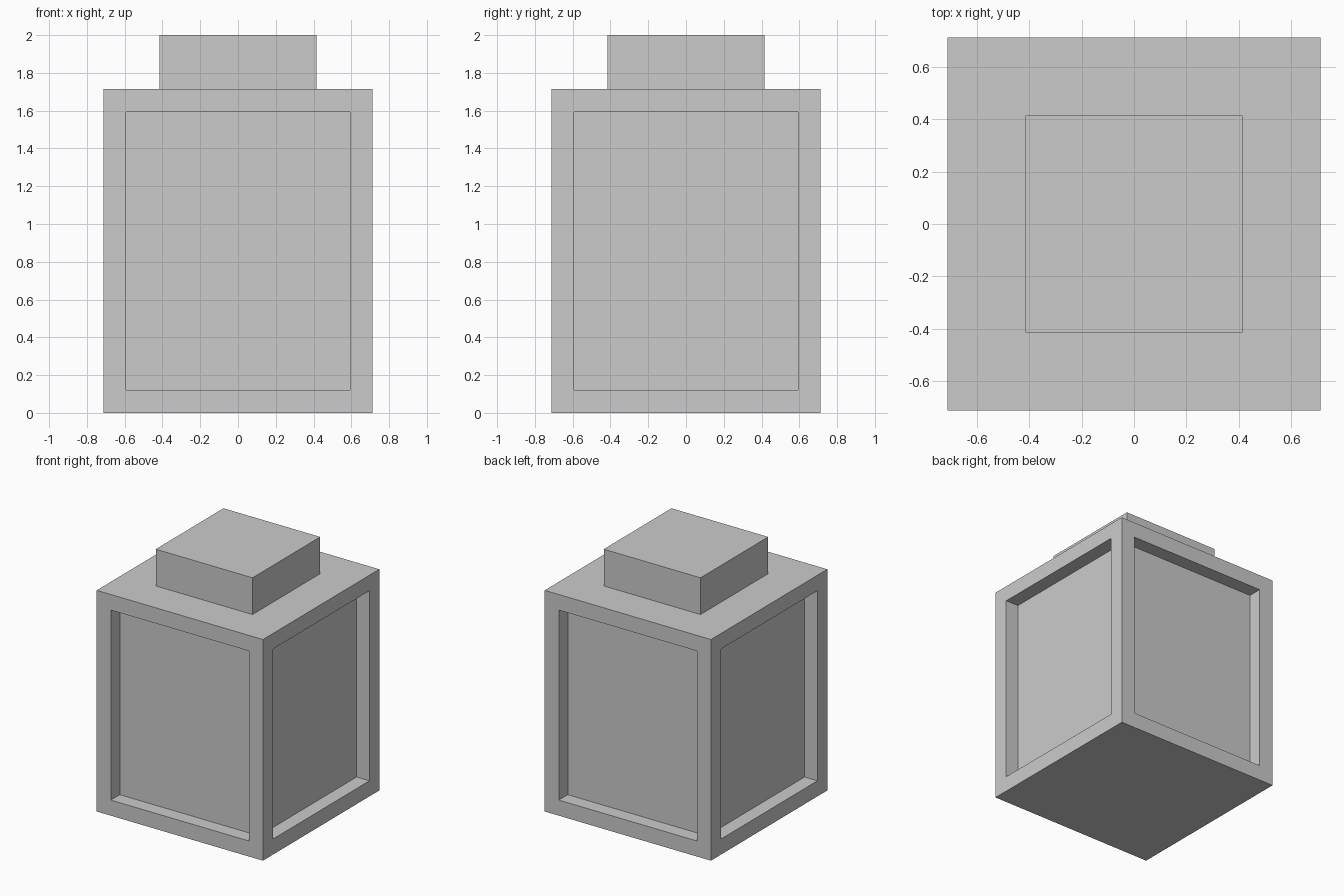
import bpy
import bmesh
from mathutils import Matrix

default = bpy.data.objects.get("Cube")
if default:
    bpy.data.objects.remove(default, do_unlink=True)

HALF = 0.713        # half width of the body
BODY_TOP = 1.715
BORDER = 0.171      # frame width around each panel
DEPTH = 0.11        # panel recess
CAP_HALF = 0.415
TOP = 2.0

grey = bpy.data.materials.new("plain_grey")
grey.use_nodes = True
colour = (0.6, 0.6, 0.6, 1.0)
grey.diffuse_color = colour
grey.node_tree.nodes["Principled BSDF"].inputs["Base Color"].default_value = colour


def add_box(bm, half, bottom, top):
    """Add a square box between two heights."""
    height = top - bottom
    matrix = Matrix.Translation((0, 0, bottom + height / 2)) @ Matrix.Diagonal(
        (2 * half, 2 * half, height, 1))
    bmesh.ops.create_cube(bm, size=1, matrix=matrix)


def finish(bm, name):
    mesh = bpy.data.meshes.new(name)
    bm.normal_update()
    bm.to_mesh(mesh)
    bm.free()
    mesh.materials.append(grey)
    obj = bpy.data.objects.new(name, mesh)
    bpy.context.collection.objects.link(obj)
    return obj


# Body with a recessed panel on each of its four sides
bm = bmesh.new()
add_box(bm, HALF, 0, BODY_TOP)
bm.normal_update()
sides = [f for f in bm.faces if abs(f.normal.z) < 0.5]
for panel in sides:
    bmesh.ops.inset_individual(bm, faces=[panel], thickness=BORDER)
    # A second, zero-width inset makes the straight recess walls
    bmesh.ops.inset_individual(bm, faces=[panel], thickness=0)
    bmesh.ops.translate(bm, verts=panel.verts, vec=panel.normal * -DEPTH)
finish(bm, "body")

# Smaller square cap on top
bm = bmesh.new()
add_box(bm, CAP_HALF, BODY_TOP, TOP)
finish(bm, "cap")
